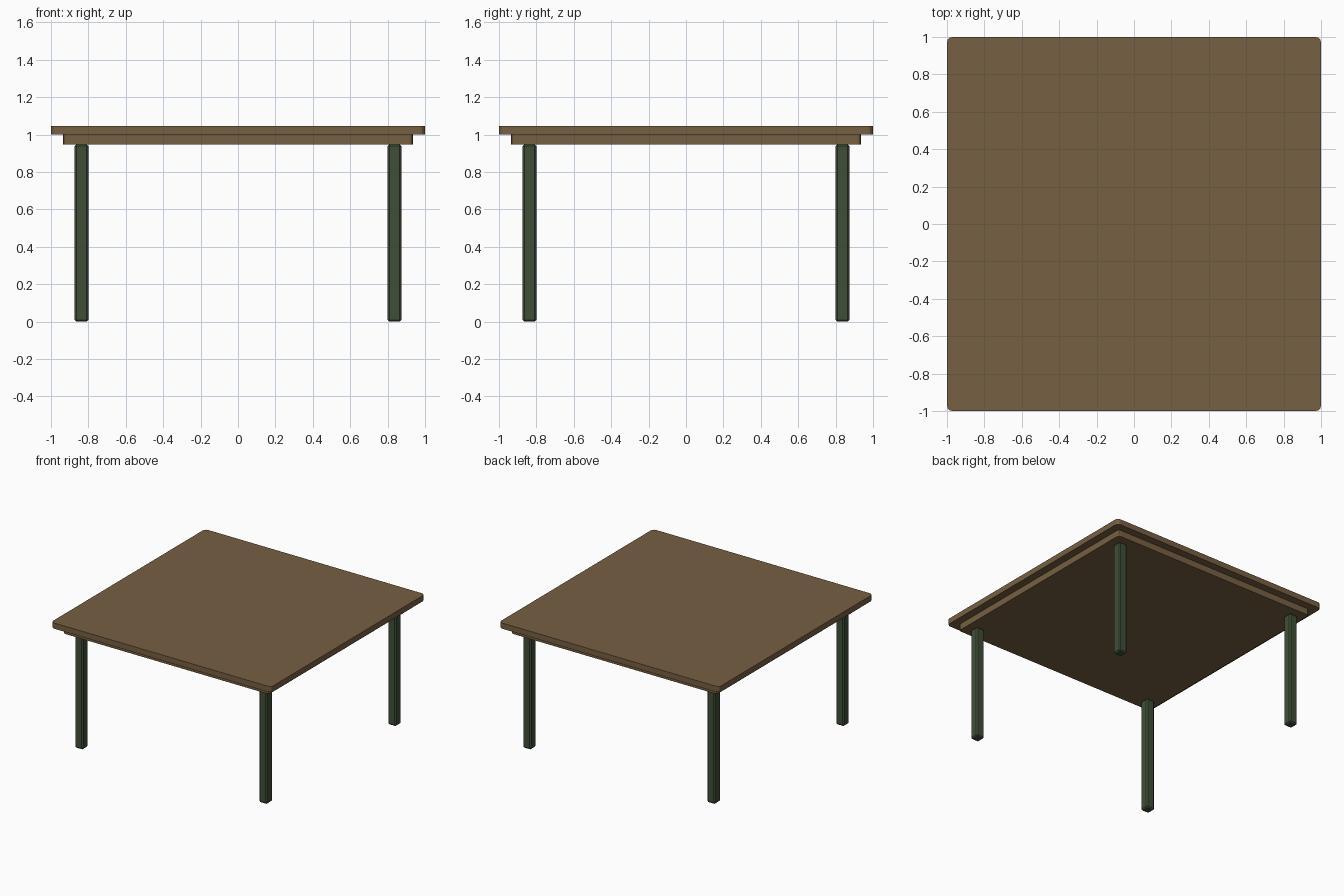
import bpy, bmesh

if "Cube" in bpy.data.objects:
    bpy.data.objects.remove(bpy.data.objects["Cube"])


def material(name, rgb):
    m = bpy.data.materials.new(name)
    m.diffuse_color = (*rgb, 1)
    m.use_nodes = True
    m.node_tree.nodes["Principled BSDF"].inputs["Base Color"].default_value = m.diffuse_color
    return m


brown = material("brown wood", (0.185, 0.115, 0.055))
green = material("dark green paint", (0.051, 0.077, 0.039))


def box(name, x, y, width, z0, z1, mat, bevel, segments=1, all_edges=False):
    """Square block between two heights, with its upright (or all) edges bevelled."""
    bm = bmesh.new()
    bmesh.ops.create_cube(bm, size=1)
    for v in bm.verts:
        v.co.x *= width
        v.co.y *= width
        v.co.z *= z1 - z0
    edges = [e for e in bm.edges
             if all_edges or abs(e.verts[0].co.z - e.verts[1].co.z) > 1e-4]
    bmesh.ops.bevel(bm, geom=edges, offset=bevel, segments=segments,
                    profile=0.5, affect='EDGES')
    mesh = bpy.data.meshes.new(name)
    bm.to_mesh(mesh)
    bm.free()
    mesh.materials.append(mat)
    obj = bpy.data.objects.new(name, mesh)
    obj.location = (x, y, (z0 + z1) / 2)
    bpy.context.collection.objects.link(obj)
    return obj


# Table top and the smaller slab beneath it
box("table_top", 0, 0, 2.0, 1.0, 1.047, brown, 0.03, segments=3)
box("under_slab", 0, 0, 1.872, 0.947, 1.0, brown, 0.02, segments=2)

# Four legs with softened edges
for side, sx in (("left", -1), ("right", 1)):
    for end, sy in (("front", -1), ("back", 1)):
        box(f"{end}_{side}_leg", sx * 0.837, sy * 0.837, 0.074,
            0.0, 0.948, green, 0.01, all_edges=True)
